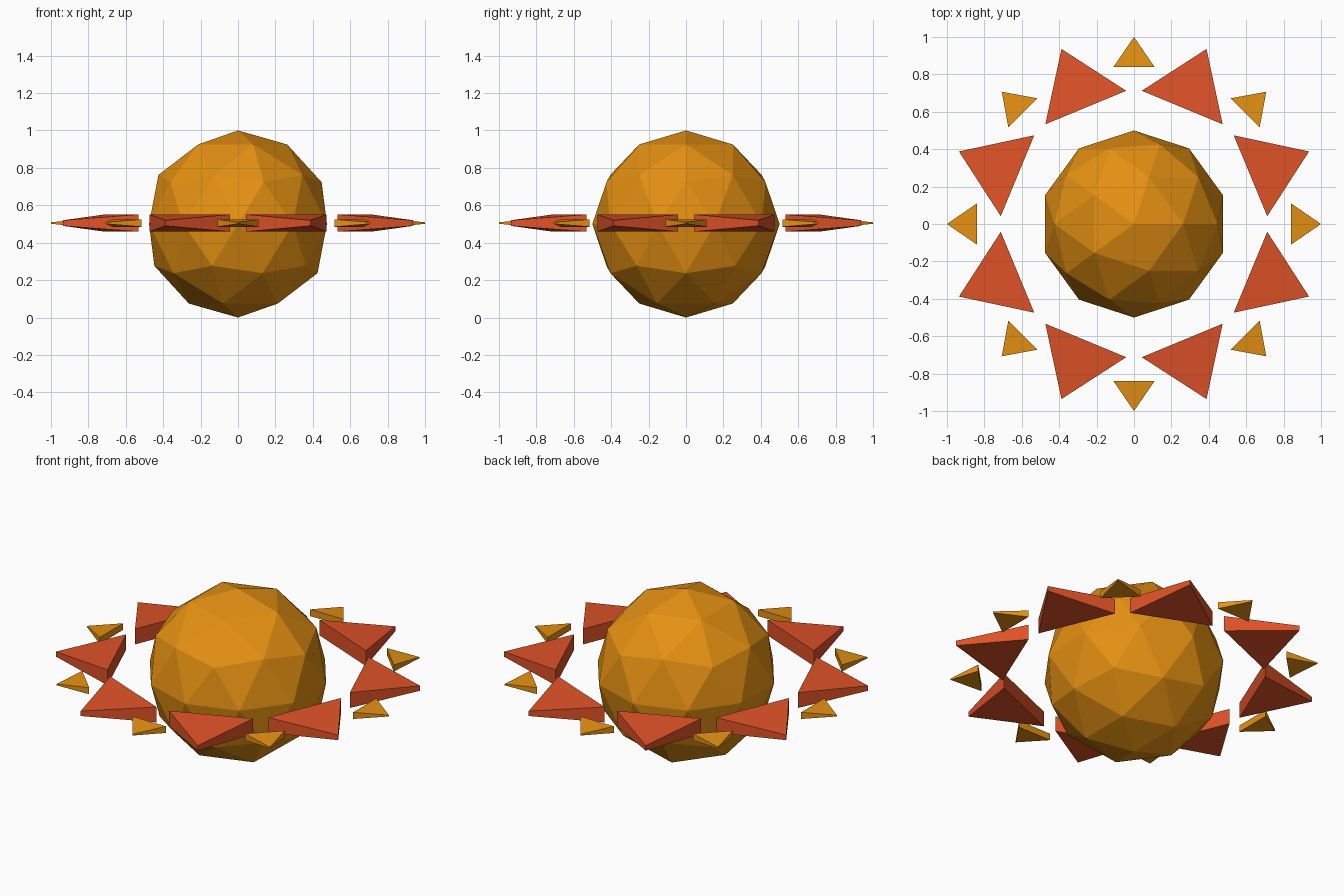
import bpy
import bmesh
from math import radians
from mathutils import Matrix

cube = bpy.data.objects.get("Cube")
if cube:
    bpy.data.objects.remove(cube, do_unlink=True)


def make_material(name, colour):
    mat = bpy.data.materials.new(name)
    mat.use_nodes = True
    mat.diffuse_color = colour
    mat.node_tree.nodes["Principled BSDF"].inputs["Base Color"].default_value = colour
    return mat


orange = make_material("golden_orange", (0.78, 0.28, 0.006, 1))
red = make_material("warm_red", (0.74, 0.085, 0.021, 1))


def add_ray(name, angle, inner, outer, half_width, base_half, tip_half, mat):
    """Triangular wedge pointing outwards, thick at its base and thin at its tip."""
    corners = [(inner, -half_width, base_half),
               (outer, 0, tip_half),
               (inner, half_width, base_half)]
    bm = bmesh.new()
    top = [bm.verts.new((x, y, h)) for x, y, h in corners]
    bottom = [bm.verts.new((x, y, -h)) for x, y, h in corners]
    bm.faces.new(top)
    bm.faces.new(bottom[::-1])
    for i in range(3):
        j = (i + 1) % 3
        bm.faces.new((bottom[i], bottom[j], top[j], top[i]))
    # Turn the wedge to its place in the ring
    bm.transform(Matrix.Translation((0, 0, 0.505)) @ Matrix.Rotation(radians(angle), 4, "Z"))
    mesh = bpy.data.meshes.new(name)
    bm.to_mesh(mesh)
    bm.free()
    mesh.materials.append(mat)
    obj = bpy.data.objects.new(name, mesh)
    bpy.context.collection.objects.link(obj)


# Faceted central ball
bpy.ops.mesh.primitive_ico_sphere_add(subdivisions=2, radius=0.5, location=(0, 0, 0.5))
ball = bpy.context.object
ball.name = "sun_ball"
ball.data.materials.append(orange)

# Ring of alternating small and large rays
for k in range(8):
    add_ray(f"small_ray_{k + 1}", 45 * k, 0.84, 1.0, 0.11, 0.02, 0.004, orange)
    add_ray(f"large_ray_{k + 1}", 45 * k + 22.5, 0.674, 1.013, 0.234, 0.046, 0.015, red)
